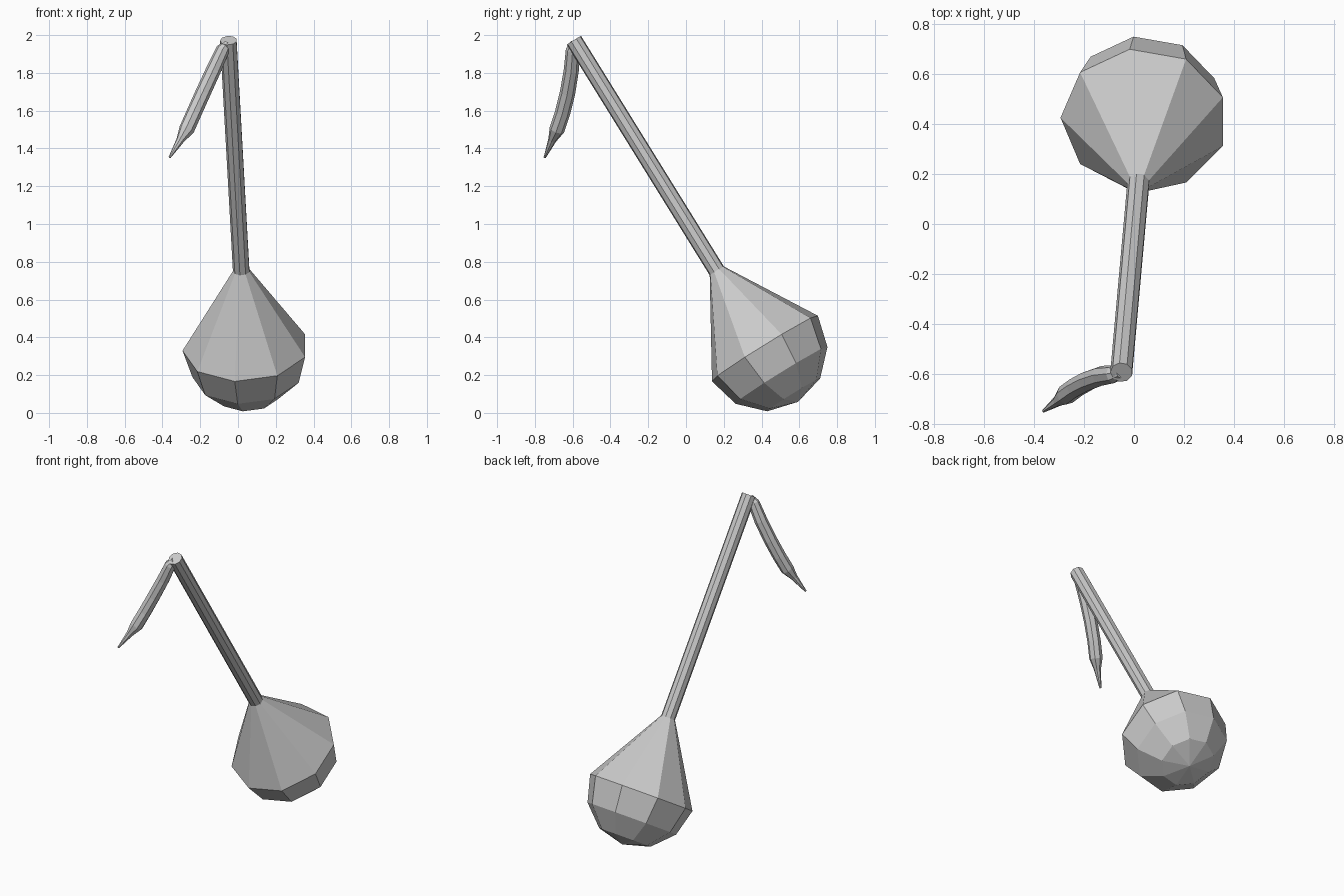
import bpy, bmesh, math
from mathutils import Vector

if "Cube" in bpy.data.objects:
    bpy.data.objects.remove(bpy.data.objects["Cube"])


def loft(name, rings, pole=None):
    """Skin a list of vertex rings, cap the start, and close the end with a pole or a cap."""
    bm = bmesh.new()
    loops = [[bm.verts.new(p) for p in ring] for ring in rings]
    n = len(loops[0])
    for a, b in zip(loops, loops[1:]):
        for i in range(n):
            j = (i + 1) % n
            bm.faces.new((a[i], a[j], b[j], b[i]))
    bm.faces.new(loops[0])
    if pole is None:
        bm.faces.new(loops[-1])
    else:
        tip = bm.verts.new(pole)
        for i in range(n):
            bm.faces.new((loops[-1][i], loops[-1][(i + 1) % n], tip))
    bmesh.ops.recalc_face_normals(bm, faces=bm.faces)
    mesh = bpy.data.meshes.new(name)
    bm.to_mesh(mesh)
    bm.free()
    obj = bpy.data.objects.new(name, mesh)
    bpy.context.collection.objects.link(obj)
    return obj


def ring(centre, direction, radius, sides):
    """Regular polygon around a direction, first corner towards -x."""
    d = direction.normalized()
    u = Vector((-1, 0, 0))
    u = (u - d * u.dot(d)).normalized()
    v = d.cross(u)
    angles = [math.tau * i / sides for i in range(sides)]
    return [centre + radius * (u * math.cos(a) + v * math.sin(a)) for a in angles]


SIDES = 9
top = Vector((-0.05, -0.593, 1.972))
neck = Vector((0.018, 0.163, 0.752))
axis = (neck - top).normalized()
centre = neck + axis * 0.482
R = 0.335

# Slanted handle
loft("handle", [ring(top, axis, 0.045, SIDES), ring(neck, axis, 0.045, SIDES)])

# Bulb: cone widening to a hemisphere
rings = [ring(neck, axis, 0.045, SIDES)]
for deg in (0, 30, 60):
    a = math.radians(deg)
    rings.append(ring(centre + axis * R * math.sin(a), axis, R * math.cos(a), SIDES))
loft("bulb", rings, pole=centre + axis * R)

# Hanging curved strand with a pointed end
path = [
    ((-0.055, -0.597, 1.960), 0.018),
    ((-0.080, -0.600, 1.925), 0.036),
    ((-0.130, -0.607, 1.815), 0.040),
    ((-0.185, -0.627, 1.695), 0.041),
    ((-0.232, -0.653, 1.590), 0.041),
    ((-0.272, -0.683, 1.500), 0.041),
    ((-0.305, -0.708, 1.445), 0.022),
    ((-0.362, -0.748, 1.352), 0.006),
]
pts = [Vector(p) for p, r in path]
rings = []
for i, (p, r) in enumerate(path):
    d = pts[min(i + 1, len(pts) - 1)] - pts[max(i - 1, 0)]
    rings.append(ring(pts[i], d, r, 8))
loft("strand", rings)
